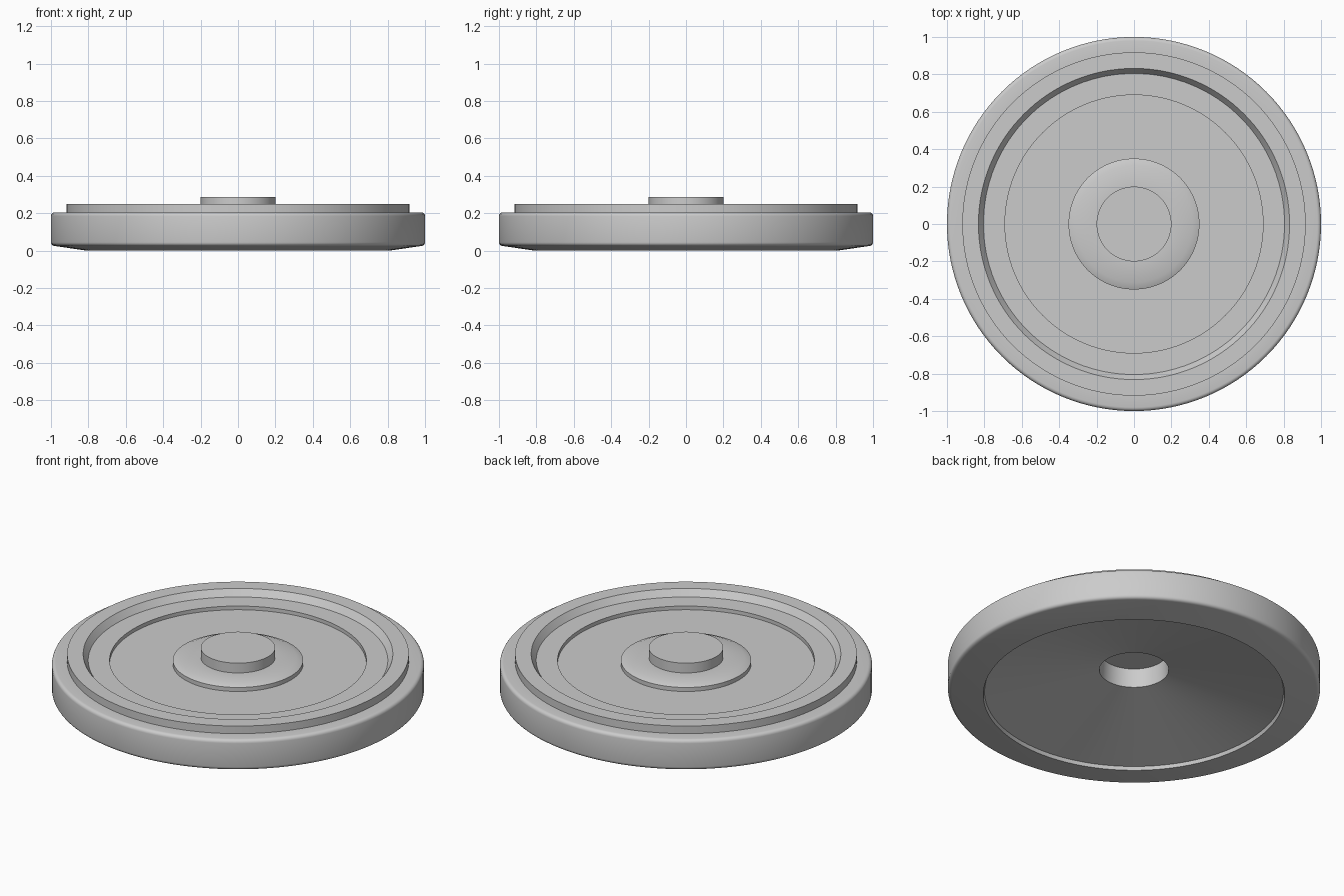
import bpy
import bmesh
import math

cube = bpy.data.objects.get("Cube")
if cube:
    bpy.data.objects.remove(cube, do_unlink=True)

SEGMENTS = 128

grey = bpy.data.materials.new("plain_grey")
grey.use_nodes = True
colour = (0.6, 0.6, 0.6, 1)
grey.diffuse_color = colour
grey.node_tree.nodes["Principled BSDF"].inputs["Base Color"].default_value = colour


def lathe(name, profile):
    """Turn an (r, z) profile, listed so that its outside is on the left, about z."""
    bm = bmesh.new()
    rings = []
    for r, z in profile:
        count = SEGMENTS if r > 0 else 1
        angles = [math.tau * i / SEGMENTS for i in range(count)]
        rings.append([bm.verts.new((r * math.cos(a), r * math.sin(a), z)) for a in angles])
    for inner, outer in zip(rings, rings[1:]):
        for i in range(SEGMENTS):
            j = (i + 1) % SEGMENTS
            corners = [inner[i % len(inner)], outer[i % len(outer)],
                       outer[j % len(outer)], inner[j % len(inner)]]
            bm.faces.new(list(dict.fromkeys(corners)))
    mesh = bpy.data.meshes.new(name)
    bm.to_mesh(mesh)
    bm.free()
    mesh.materials.append(grey)
    obj = bpy.data.objects.new(name, mesh)
    bpy.context.collection.objects.link(obj)
    bpy.ops.object.select_all(action="DESELECT")
    obj.select_set(True)
    bpy.context.view_layer.objects.active = obj
    bpy.ops.object.shade_smooth_by_angle(angle=math.radians(25))
    return obj


def corner(r, z, radius, start, steps=4):
    """Quarter-round points, running clockwise from the start angle."""
    angles = [start - math.pi / 2 * i / steps for i in range(steps + 1)]
    return [(r + radius * math.cos(a), z + radius * math.sin(a)) for a in angles]


# Raised boss with a sloping collar
lathe("hub_cap", [(0, 0.288), (0.2, 0.288), (0.2, 0.23), (0.313, 0.23),
                  (0.35, 0.214), (0.35, 0.19)])

# Sunken face, shelf and sloping inner lip
lathe("wheel_face", [(0.35, 0.19), (0.69, 0.19), (0.69, 0.212),
                     (0.805, 0.212), (0.832, 0.25)])

# Stepped rim with rounded outer edges and a slightly dished bottom
lathe("rim", [(0.832, 0.25), (0.918, 0.25), (0.918, 0.205)]
      + corner(0.98, 0.185, 0.02, math.pi / 2)
      + corner(0.98, 0.045, 0.02, 0)
      + [(0.81, 0), (0.803, 0.02)])

# Conical recess underneath with a blind centre bore
lathe("underside", [(0.803, 0.02), (0.186, 0.155), (0.18, 0.265), (0, 0.265)])
